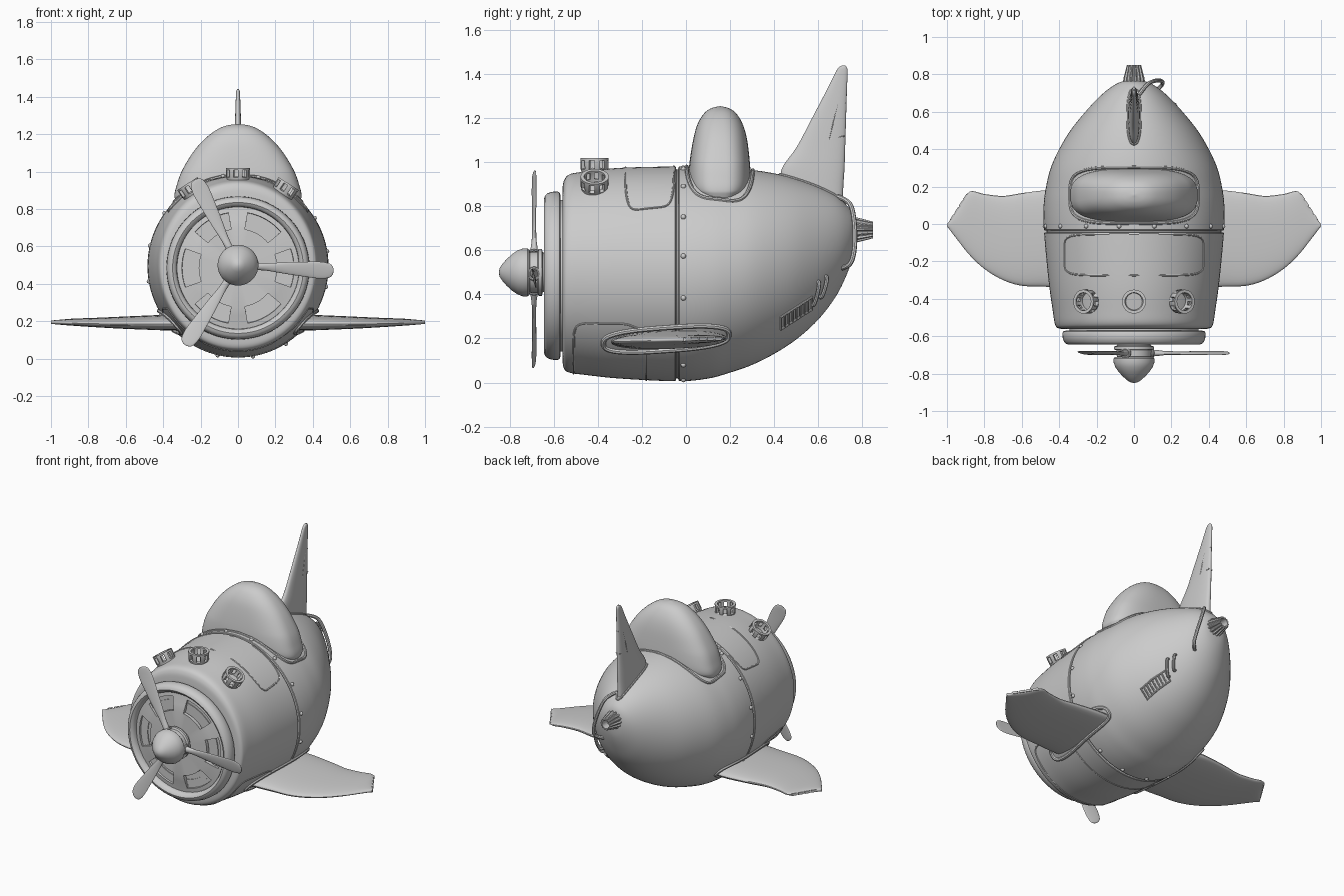
import bpy, bmesh
from math import sin, cos, pi, radians, sqrt, copysign
from mathutils import Vector, Matrix

if "Cube" in bpy.data.objects:
    bpy.data.objects.remove(bpy.data.objects["Cube"])


def mesh(name, verts, faces):
    me = bpy.data.meshes.new(name)
    me.from_pydata([tuple(v) for v in verts], [], faces)
    bm = bmesh.new()
    bm.from_mesh(me)
    bmesh.ops.recalc_face_normals(bm, faces=bm.faces)
    bm.to_mesh(me)
    bm.free()
    ob = bpy.data.objects.new(name, me)
    bpy.context.collection.objects.link(ob)
    return ob


def loft(name, rings, closed=False, cap=True, keep=lambda j, i: True):
    n, m = len(rings[0]), len(rings)
    faces = [(j * n + i, j * n + (i + 1) % n, (j + 1) % m * n + (i + 1) % n, (j + 1) % m * n + i)
             for j in range(m if closed else m - 1) for i in range(n) if keep(j, i)]
    if cap and not closed:
        faces += [tuple(range(n)), tuple(range((m - 1) * n, m * n))]
    return mesh(name, [p for r in rings for p in r], faces)


def oval(a, b, n=48, e=2.0):
    f = lambda v: copysign(abs(v) ** (2 / e), v)
    return [(a * f(cos(2 * pi * i / n)), b * f(sin(2 * pi * i / n))) for i in range(n)]


def lathe(name, profile, zc, n=64, **kw):
    return loft(name, [[(x, y, zc + z) for x, z in oval(r, r, n)] for y, r in profile], **kw)


def spline(st, t):
    k = min(int(t), len(st) - 2)
    u = t - k
    p = [Vector(st[max(0, min(len(st) - 1, k + d))]) for d in (-1, 0, 1, 2)]
    return 0.5 * (2 * p[1] + (p[2] - p[0]) * u + (2 * p[0] - 5 * p[1] + 4 * p[2] - p[3]) * u ** 2
                  + (3 * p[1] - p[0] - 3 * p[2] + p[3]) * u ** 3)


def dense(st, k=6):
    return [spline(st, i / k) for i in range((len(st) - 1) * k + 1)]


def tube(name, pts, r, cyclic=False, smooth=True):
    cu = bpy.data.curves.new(name, 'CURVE')
    cu.dimensions, cu.bevel_depth, cu.bevel_resolution, cu.use_fill_caps = '3D', r, 2, True
    pts = [tuple(p) for p in pts]
    if smooth and not cyclic:
        pts = [tuple(p) for p in dense(pts, 6)]
    sp = cu.splines.new('POLY')
    sp.points.add(len(pts) - 1)
    for q, p in zip(sp.points, pts):
        q.co = (*p, 1)
    sp.use_cyclic_u = cyclic
    ob = bpy.data.objects.new(name, cu)
    bpy.context.collection.objects.link(ob)
    return ob


# Fuselage stations: y, top z, bottom z, half width
BODY = [(-.562, .87, .11, .375), (-.555, .915, .065, .41), (-.53, .945, .045, .424), (-.46, .958, .035, .435),
        (-.3, .975, .018, .457), (-.04, .981, .006, .481), (.1, .977, .018, .483), (.2, .97, .045, .47),
        (.3, .965, .08, .445), (.4, .95, .13, .4), (.5, .925, .195, .34), (.6, .89, .285, .26),
        (.68, .85, .39, .185), (.73, .805, .49, .125), (.76, .76, .58, .07), (.77, .69, .665, .012)]


def station(y):
    lo, hi = 0, len(BODY) - 1
    for _ in range(30):
        mid = (lo + hi) / 2
        lo, hi = (mid, hi) if spline(BODY, mid)[0] < y else (lo, mid)
    s = spline(BODY, lo)
    return (s[1] + s[2]) / 2, s[3], (s[1] - s[2]) / 2


def on_body(y, a):
    zc, w, h = station(y)
    return Vector((w * sin(a), y, zc + h * cos(a)))


def side_of_body(y, z, s=1):
    zc, w, h = station(y)
    return Vector((s * w * sqrt(max(0, 1 - ((z - zc) / h) ** 2)), y, z))


def top_of_body(x, y):
    zc, w, h = station(y)
    return Vector((x, y, zc + h * sqrt(max(0, 1 - (x / w) ** 2))))


# Fuselage with a groove at the seam
secs = [(s[0], s[1], s[2], s[3]) for s in dense(BODY) if not -.06 < s[0] < -.01]
for y, d in ((-.05, 0), (-.046, .003), (-.044, .013), (-.036, .013), (-.034, .003), (-.03, 0)):
    zc, w, h = station(y)
    secs.append((y, zc + h - d, zc - h + d, w - d))
secs.sort()
loft("fuselage", [[(x, y, (t + b) / 2 + z) for x, z in oval(w, (t - b) / 2, 96)] for y, t, b, w in secs])

# Seam rivets
for i in range(16):
    bpy.ops.mesh.primitive_uv_sphere_add(segments=12, ring_count=8, radius=.012,
                                         location=on_body(-.012, radians(13 + 22.5 * i)))
    bpy.context.object.name = "seam_rivet"

# Cowl ring, neck and slotted nose plate
CZ = .485
lathe("cowl_neck", [(-.6, .345), (-.55, .345)], CZ)
lathe("cowl_ring", [(-.6, .325), (-.625, .328), (-.638, .337), (-.645, .35), (-.64, .364), (-.63, .374),
                    (-.61, .381), (-.585, .383), (-.574, .378), (-.57, .365), (-.57, .33)], CZ, closed=True)
plate = loft("nose_plate", [[(x, y, CZ + z) for x, z in oval(r, r, 72)] for y, r in
                            ((-.63, .06), (-.63, .21), (-.622, .255), (-.612, .30), (-.607, .335))], cap=False,
             keep=lambda j, i: j not in (1, 2) or abs((5 * i + 32.5) % 60 - 30) > 20)
plate.modifiers.new("thick", 'SOLIDIFY').thickness = .022
lathe("nose_inner_ring", [(-.605, .245), (-.605, .275), (-.56, .275), (-.56, .245)], CZ, closed=True)

# Spinner and propeller
PZ = .5
lathe("spinner", [(-.85, .004), (-.846, .02), (-.835, .037), (-.815, .06), (-.79, .083), (-.765, .1),
                  (-.74, .109), (-.72, .109), (-.712, .103), (-.71, .09)], PZ)
lathe("propeller_hub", [(-.715, .085), (-.708, .092), (-.675, .094), (-.67, .106), (-.655, .106), (-.65, .09),
                        (-.615, .085)], PZ)
BLADE = [(.07, .02, .02), (.12, .02, .016), (.17, .022, .01), (.25, .031, .007), (.35, .04, .006),
         (.44, .046, .005), (.49, .038, .005), (.507, .022, .004), (.512, .004, .002)]
for k in range(3):
    rings = []
    for r, w, t in dense(BLADE, 4):
        tw = radians(12)
        rings.append([(r, -p * sin(tw) + q * cos(tw), p * cos(tw) + q * sin(tw)) for p, q in oval(w, t, 20)])
    b = loft("propeller_blade", rings)
    c = tube("blade_cuff", [(.1, .022 * cos(a), .026 * sin(a)) for a in [i * pi / 10 for i in range(20)]], .007, True)
    for ob in (b, c):
        ob.location = (0, -.69, PZ)
        ob.rotation_euler.y = -radians(-3.5 + 120 * k)

# Castellated ports on the cowl top
for a in (-33, 0, 33):
    p = loft("cowl_port", [[(x, y, z) for x, y in oval(r, r, 32)] for z, r in
                           ((-.04, .052), (0, .052), (.008, .056), (.045, .056), (.056, .056))], cap=False,
             keep=lambda j, i: j != 2 or i % 4 < 2)
    m = p.modifiers.new("thick", 'SOLIDIFY')
    m.thickness, m.offset = .016, 0
    p.location = on_body(-.415, radians(a))
    p.rotation_euler.y = radians(a)

# Canopy: z, half x, centre y, half y
CANOPY = [(.8, .31, .153, .08), (.85, .335, .153, .115), (.875, .34, .153, .135), (.92, .33, .153, .142),
          (1.0, .302, .153, .137), (1.1, .243, .155, .123), (1.17, .183, .155, .104), (1.22, .12, .155, .075),
          (1.245, .065, .155, .042), (1.255, .004, .155, .003)]
loft("canopy", [[(x, yc + y, z) for x, y in oval(hx, hy, 64, 3 if z < 1 else 3 - 3 * (z - 1))]
                for z, hx, yc, hy in dense(CANOPY)])
tube("canopy_rim", [top_of_body(x, .153 + y) for x, y in oval(.342, .15, 80, 4)], .009, True)

# Windscreen panel outline
tube("windscreen_outline", [top_of_body(x, -.165 + y) for x, y in oval(.372, .11, 120, 7)], .005, True)

# Wings: x, leading y, trailing y, half thickness
WING = [(.3, -.34, .18, .04), (.4, -.34, .185, .04), (.48, -.335, .18, .037), (.6, -.33, .165, .032),
        (.7, -.3, .15, .027), (.8, -.24, .16, .022), (.88, -.165, .172, .018), (.94, -.09, .085, .014),
        (1.0, -.012, -.002, .009)]
for s in (1, -1):
    loft("wing", [[(s * x, (a + b) / 2 + p, .195 + .03 * ((a + b) / 2 + p) + q) for p, q in oval((b - a) / 2, t, 40, 2.3)]
                  for x, a, b, t in dense(WING, 5)])
    # Root fairing hugging the fuselage
    loop = [side_of_body(-.09 + p, .197 + .07 * p + q, s) for p, q in oval(.285, .052, 72, 2.8)]
    tube("wing_root_fairing", loop, .012, True)
    # Slots along the clipped tip
    for k in range(4):
        f = .15 + .22 * k
        bpy.ops.mesh.primitive_cube_add(size=1, location=(s * (.885 + .105 * f), .17 - .165 * f, .199))
        ob = bpy.context.object
        ob.name, ob.scale = "wingtip_slot", (.01, .032, .016)
        ob.rotation_euler.z = s * radians(33)
    # Lower access panel lines
    tube("belly_panel_line", [side_of_body(y, z, s) for y, z in
                              ((-.51, .08), (-.51, .16), (-.505, .235), (-.475, .265), (-.38, .267),
                               (-.28, .265), (-.23, .25), (-.2, .24))], .005)
tube("belly_seam", [on_body(-.18, radians(180 + d)) for d in range(-42, 43, 4)], .004)
tube("belly_front_seam", [on_body(-.51, radians(180 + d)) for d in range(-26, 27, 4)], .004)

# Tail fin: z, front y, back y, half thickness
FIN = [(.82, .43, .712, .032), (.9, .43, .715, .031), (.975, .437, .72, .029), (1.07, .503, .723, .024),
       (1.2, .572, .727, .019), (1.33, .64, .731, .014), (1.41, .68, .734, .011), (1.432, .695, .73, .009),
       (1.441, .71, .722, .004)]
loft("tail_fin", [[(x, (a + b) / 2 + y, z) for x, y in oval(t, (b - a) / 2, 40, 2.4)] for z, a, b, t in dense(FIN)])
tube("fin_base_rim", [top_of_body(x, .575 + y) for x, y in oval(.034, .148, 48, 2.4)], .007, True)
for s in (1, -1):
    tube("trim_tab_outline", [(s * x, y, z) for x, y, z in ((.006, .727, 1.27), (.013, .69, 1.265), (.018, .668, 1.18),
                                                            (.02, .65, 1.105), (.012, .722, 1.12))], .003, smooth=False)

# Ribbed tail nozzle
rings = []
for y, r in ((.74, .06), (.765, .058), (.78, .056), (.85, .038), (.85, .026), (.80, .026)):
    rings.append([(x * (1 if i % 4 < 2 or r < .03 else .84), y, .693 + z * (1 if i % 4 < 2 or r < .03 else .84))
                  for i, (x, z) in enumerate(oval(r, r, 56))])
loft("tail_nozzle", rings)

# Tail hose on the right
tube("tail_hose", [(.025, .69, .845), (.07, .745, .81), (.11, .765, .72), (.145, .765, .61),
                   (.15, .745, .54), (.1, .695, .515)], .011)

# Vent grille and two pipe handles on the right rear
OUT = Vector((.012, .005, -.008))
corner = lambda u, v: side_of_body(.43 + .14 * u, .245 + .09 * u + .055 * v) + OUT * .4
tube("vent_frame", [corner(*c) for c in ((0, 0), (.5, 0), (1, 0), (1, 1), (.5, 1), (0, 1))], .006, True)
for k in range(1, 8):
    tube("vent_slat", [corner(k / 8, 0), corner(k / 8, .5), corner(k / 8, 1)], .005)
for d in (0, .035):
    a, b = side_of_body(.575 + d, .36 + d), side_of_body(.60 + d, .455 + d * .7)
    tube("pipe_handle", [a - OUT, a + OUT, (a + b) / 2 + OUT * 1.6, b + OUT, b - OUT], .009)

# Bake curves and modifiers, then smooth shading
bpy.ops.object.select_all(action='SELECT')
bpy.context.view_layer.objects.active = bpy.data.objects["fuselage"]
bpy.ops.object.convert(target='MESH')
bpy.ops.object.select_all(action='SELECT')
bpy.ops.object.shade_smooth_by_angle(angle=radians(35))
